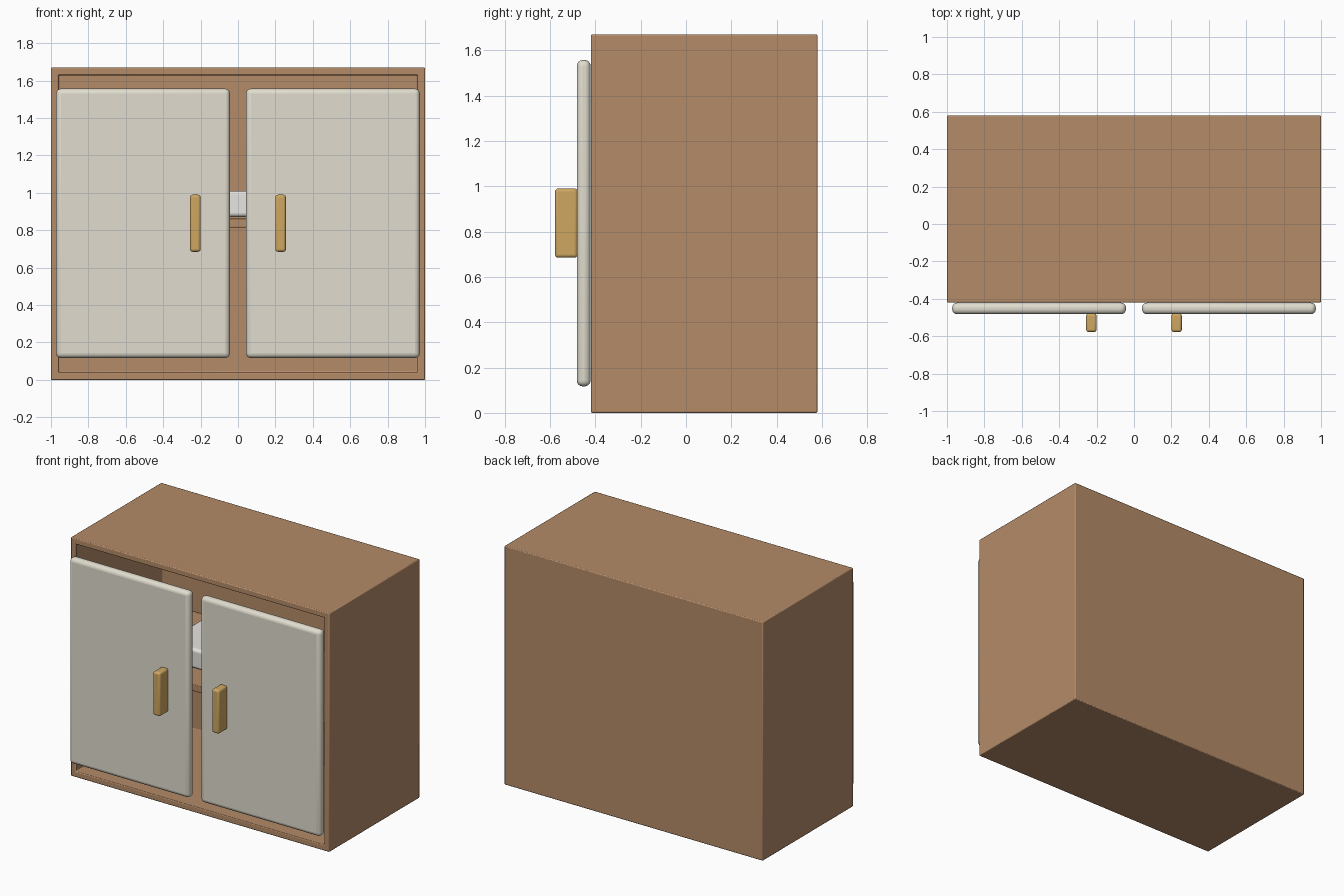
import bpy, bmesh, math

if "Cube" in bpy.data.objects:
    bpy.data.objects.remove(bpy.data.objects["Cube"])


def material(name, rgb):
    m = bpy.data.materials.new(name)
    m.diffuse_color = (*rgb, 1)
    m.use_nodes = True
    m.node_tree.nodes["Principled BSDF"].inputs["Base Color"].default_value = m.diffuse_color
    return m


WOOD = material("wood", (0.46, 0.26, 0.14))
CREAM = material("cream_paint", (0.75, 0.72, 0.62))
BRASS = material("brass", (0.62, 0.39, 0.12))
WHITE = material("white_cloth", (0.80, 0.79, 0.75))


def box(name, x, y, z, mat, bevel, segments=4, cavity=None):
    """Bevelled box from (min, max) ranges; cavity = (wall, depth) hollows the front."""
    bm = bmesh.new()
    bmesh.ops.create_cube(bm, size=1)
    for v in bm.verts:
        v.co = [r[0] + (r[1] - r[0]) * (c + 0.5) for r, c in zip((x, y, z), v.co)]
    bm.normal_update()
    if cavity:
        front = min(bm.faces, key=lambda f: f.calc_center_median().y)
        bmesh.ops.inset_region(bm, faces=[front], thickness=cavity[0])
        ret = bmesh.ops.extrude_discrete_faces(bm, faces=[front])
        for v in ret["faces"][0].verts:
            v.co.y += cavity[1]
    bmesh.ops.recalc_face_normals(bm, faces=bm.faces)
    me = bpy.data.meshes.new(name)
    bm.to_mesh(me)
    bm.free()
    me.materials.append(mat)
    ob = bpy.data.objects.new(name, me)
    bpy.context.collection.objects.link(ob)
    mod = ob.modifiers.new("soft_edges", "BEVEL")
    mod.width, mod.segments = bevel, segments
    mod.limit_method = "ANGLE"
    bpy.ops.object.select_all(action="DESELECT")
    ob.select_set(True)
    bpy.context.view_layer.objects.active = ob
    bpy.ops.object.shade_smooth_by_angle(angle=math.radians(35))
    return ob


# Hollow case and inner shelf
box("case", (-1, 1), (-0.42, 0.58), (0, 1.67), WOOD, 0.006, 2, (0.057, 0.955))
box("shelf", (-0.945, 0.945), (-0.365, 0.535), (0.815, 0.862), WOOD, 0.004, 2)

# Folded cloth stored on the shelf
box("folded_cloth", (-0.43, 0.43), (-0.19, 0.35), (0.872, 1.01), WHITE, 0.02)

# Mirrored doors and handles
for side, s in (("left", -1), ("right", 1)):
    box(f"{side}_door", sorted((s * 0.043, s * 0.972)), (-0.482, -0.421),
        (0.117, 1.557), CREAM, 0.026)
    box(f"{side}_handle", sorted((s * 0.2, s * 0.256)), (-0.578, -0.478),
        (0.685, 0.99), BRASS, 0.014)
